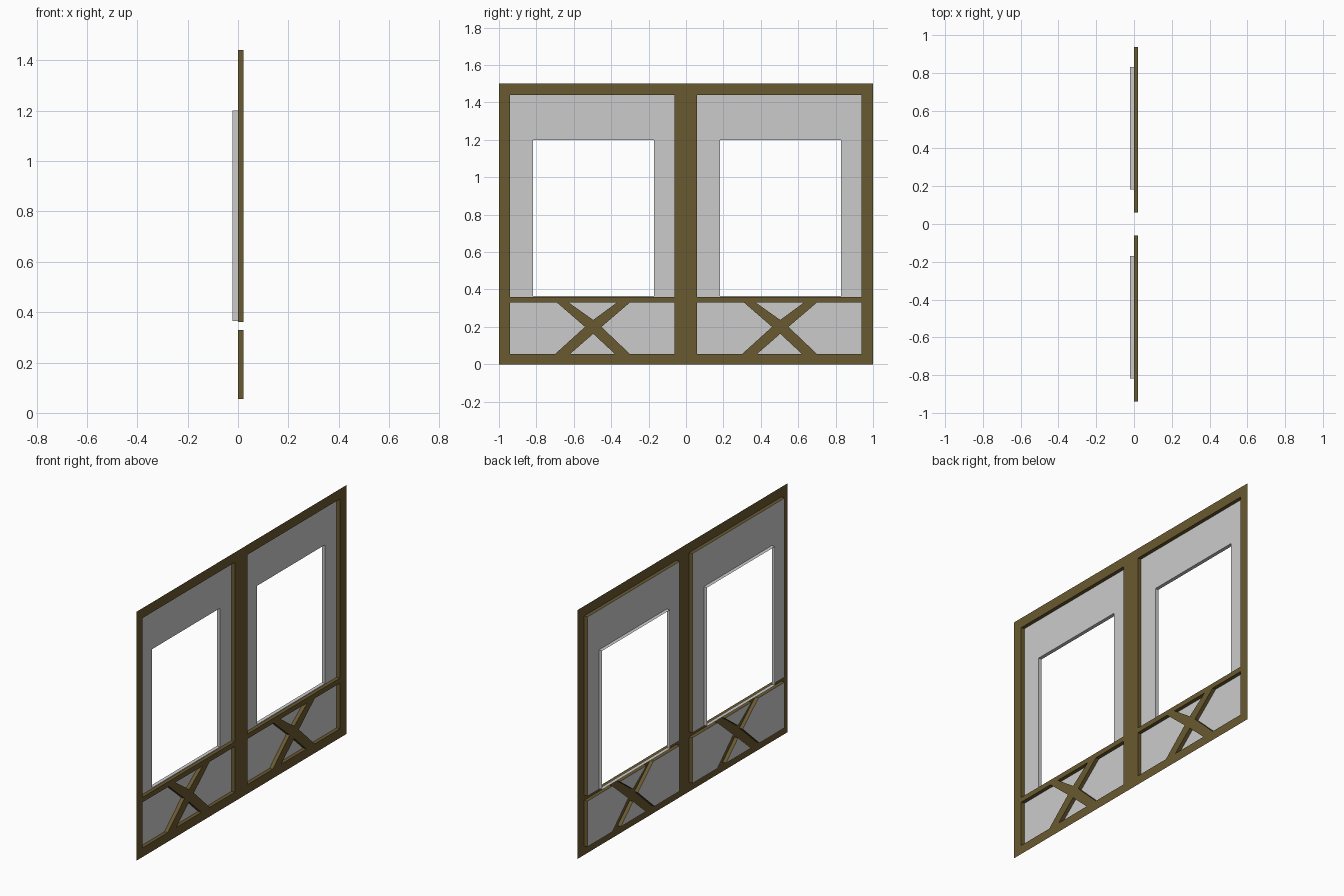
import bpy, bmesh

if "Cube" in bpy.data.objects:
    bpy.data.objects.remove(bpy.data.objects["Cube"])

FRONT, PANEL, BACK = 0.022, 0.0, -0.022

wood = bpy.data.materials.new("dark_wood")
wood.diffuse_color = (0.14, 0.10, 0.03, 1)
wood.use_nodes = True
wood.node_tree.nodes["Principled BSDF"].inputs["Base Color"].default_value = wood.diffuse_color


def rect(y0, y1, z0, z1):
    return [(y0, z0), (y1, z0), (y1, z1), (y0, z1)]


def sheet(bm, x, outer, holes=()):
    """Flat face at depth x facing +x, with holes cut out."""
    edges = []
    for loop in [outer, *holes]:
        vs = [bm.verts.new((x, y, z)) for y, z in loop]
        edges += [bm.edges.new((vs[i - 1], vs[i])) for i in range(len(vs))]
    if holes:
        made = bmesh.ops.triangle_fill(bm, edges=edges, use_beauty=True, normal=(1, 0, 0))
        faces = [f for f in made["geom"] if isinstance(f, bmesh.types.BMFace)]
    else:
        faces = [bm.faces.new(vs)]
    for f in faces:
        f.normal_update()
        if f.normal.x < 0:
            f.normal_flip()


def reveal(bm, loop, x0, x1):
    """Walls around an opening, facing into it."""
    a = [bm.verts.new((x0, y, z)) for y, z in loop]
    b = [bm.verts.new((x1, y, z)) for y, z in loop]
    for i in range(len(loop)):
        bm.faces.new((a[i - 1], a[i], b[i], b[i - 1]))


def finish(bm, name, mat=None):
    bmesh.ops.remove_doubles(bm, verts=bm.verts, dist=1e-5)
    me = bpy.data.meshes.new(name)
    bm.to_mesh(me)
    bm.free()
    ob = bpy.data.objects.new(name, me)
    if mat:
        me.materials.append(mat)
    bpy.context.collection.objects.link(ob)


# Openings of one bay, centred on y = -0.5; the second bay is shifted by 1
upper = rect(-0.94, -0.062, 0.36, 1.44)
window = rect(-0.817, -0.17, 0.364, 1.2)
lower = [
    [(-0.94, 0.055), (-0.70, 0.055), (-0.54, 0.20), (-0.69, 0.33), (-0.94, 0.33)],
    [(-0.30, 0.055), (-0.062, 0.055), (-0.062, 0.33), (-0.30, 0.33), (-0.452, 0.20)],
    [(-0.627, 0.33), (-0.496, 0.237), (-0.37, 0.33)],
    [(-0.62, 0.055), (-0.38, 0.055), (-0.496, 0.163)],
]


def shift(loop, d):
    return [(y + d, z) for y, z in loop]


# Timber frame with posts, rails and cross braces
bm = bmesh.new()
openings = [shift(l, d) for d in (0, 1) for l in [upper, *lower]]
sheet(bm, FRONT, rect(-1, 1, 0, 1.5), openings)
for l in openings:
    reveal(bm, l, FRONT, PANEL)
finish(bm, "timber_frame", wood)

for side, d in (("left", 0), ("right", 1)):
    # Plaster panel around the window, with window reveal
    bm = bmesh.new()
    sheet(bm, PANEL, shift(upper, d), [shift(window, d)])
    reveal(bm, shift(window, d), PANEL, BACK)
    finish(bm, side + "_window_panel")
    # Plaster infill between the braces
    bm = bmesh.new()
    for l in lower:
        sheet(bm, PANEL, shift(l, d))
    finish(bm, side + "_brace_infill")
